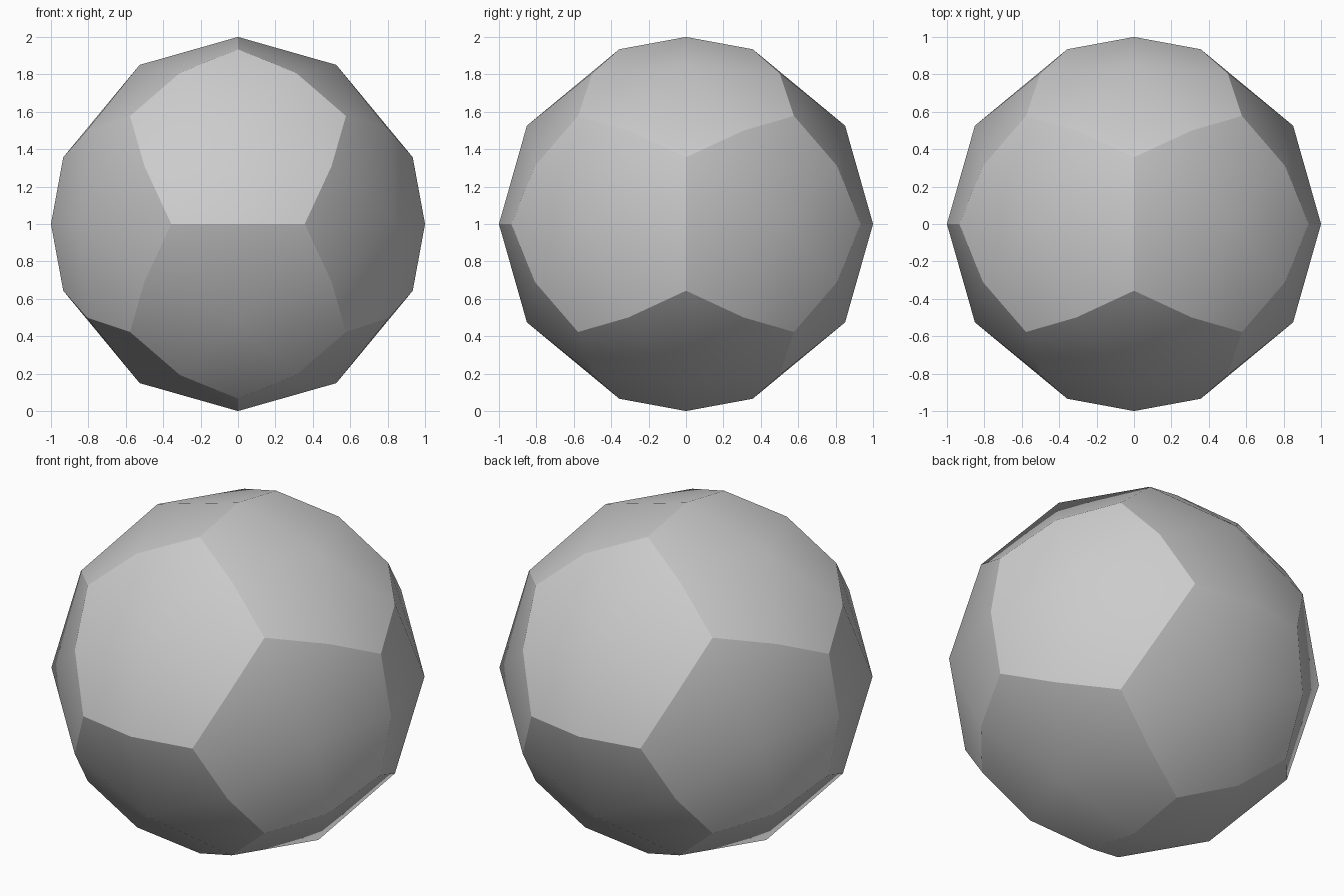
import bpy
import bmesh
from math import sqrt
from mathutils import Vector

cube = bpy.data.objects.get("Cube")
if cube:
    bpy.data.objects.remove(cube, do_unlink=True)

PHI = (1 + sqrt(5)) / 2
SIGNS = (-1, 1)


def cyclic(a, b, c):
    """Unit directions for every sign and cyclic order of one triple."""
    found = {}
    for sx in SIGNS:
        for sy in SIGNS:
            for sz in SIGNS:
                p = (sx * a, sy * b, sz * c)
                for k in range(3):
                    v = Vector(p[k:] + p[:k]).normalized()
                    found[tuple(round(n, 4) + 0.0 for n in v)] = v
    return list(found.values())


# Pentagon centres, pentagon corners and edge midpoints, all on one sphere
centres = cyclic(1, 0, PHI)
corners = cyclic(1, 1, 1) + cyclic(0, 1 / PHI, PHI)
middles = cyclic(0, 0, 1) + cyclic(1, PHI, PHI * PHI)

bm = bmesh.new()
lift = Vector((0, 0, 1))
centre_verts, corner_verts, middle_verts = (
    [bm.verts.new(p + lift) for p in group] for group in (centres, corners, middles))

# Five kites around each pentagon centre, each with a middle on either side
for c, cv in zip(centres, centre_verts):
    for v, vv in zip(corners, corner_verts):
        if c.dot(v) < 0.79:
            continue
        sides = [(m, mv) for m, mv in zip(middles, middle_verts)
                 if c.dot(m) > 0.84 and v.dot(m) > 0.92]
        sides.sort(key=lambda side: (v - c).cross(side[0] - c).dot(c))
        bm.faces.new((cv, sides[0][1], vv, sides[1][1])).smooth = True

# Each pentagon is smooth inside and creased along its rim
centre_set = set(centre_verts)
for edge in bm.edges:
    edge.smooth = any(v in centre_set for v in edge.verts)

mesh = bpy.data.meshes.new("faceted_ball")
bm.to_mesh(mesh)
bm.free()
ball = bpy.data.objects.new("faceted_ball", mesh)
bpy.context.collection.objects.link(ball)

# Plain grey surface
grey = bpy.data.materials.new("light_grey")
grey.use_nodes = True
colour = (0.6, 0.6, 0.6, 1)
grey.diffuse_color = colour
grey.node_tree.nodes["Principled BSDF"].inputs["Base Color"].default_value = colour
mesh.materials.append(grey)
